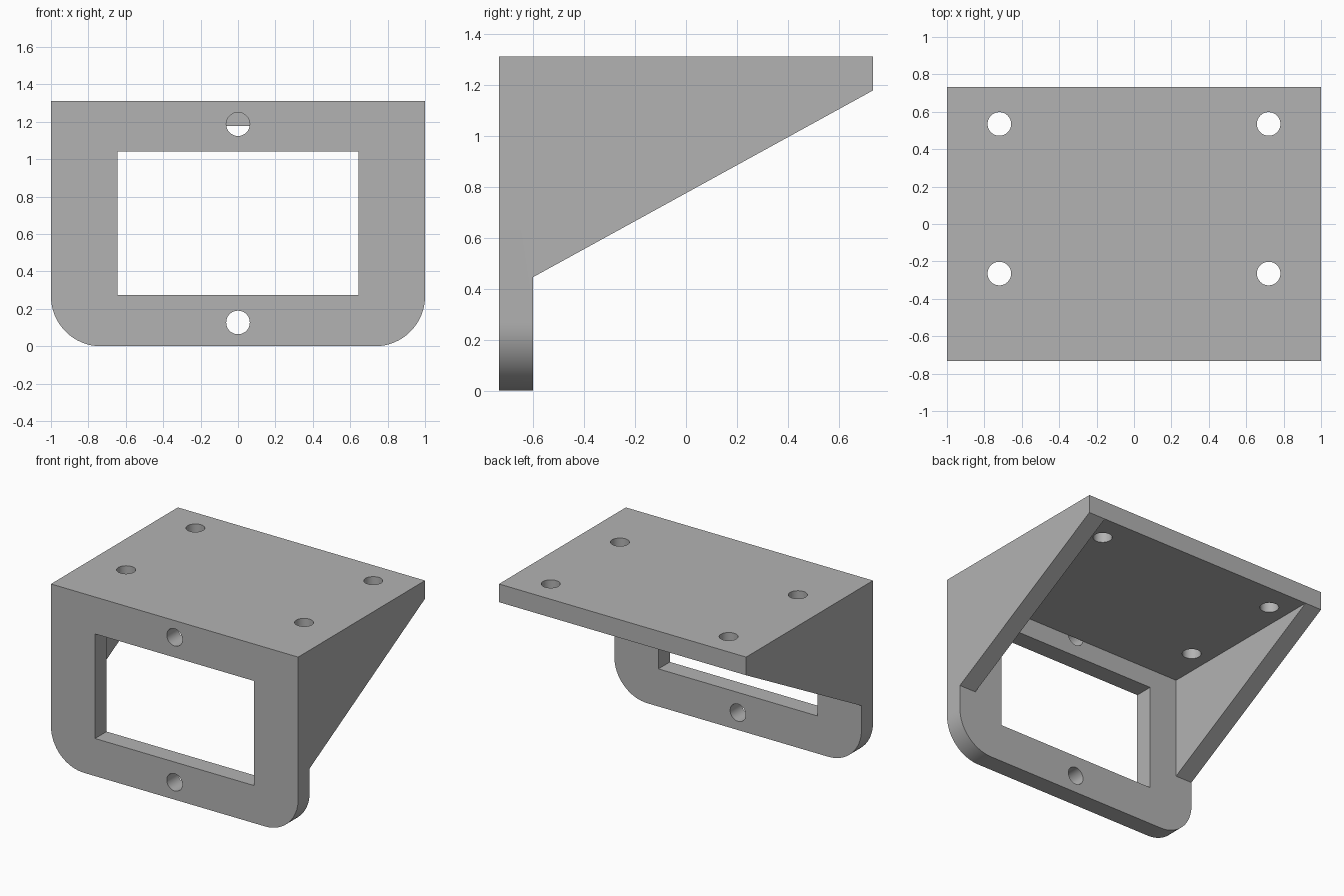
import bpy, bmesh
from math import radians
from mathutils import Matrix

if "Cube" in bpy.data.objects:
    bpy.data.objects.remove(bpy.data.objects["Cube"])

# Overall dimensions
HALF_Y, TOP, WALL = 0.733, 1.31, 0.133
PLATE_BACK = -HALF_Y + WALL
HOLE_R = 0.063

grey = bpy.data.materials.new("plain_grey")
grey.use_nodes = True
colour = (0.45, 0.45, 0.45, 1)
grey.diffuse_color = colour
grey.node_tree.nodes["Principled BSDF"].inputs["Base Color"].default_value = colour


def make_object(name, bm):
    bmesh.ops.recalc_face_normals(bm, faces=bm.faces)
    mesh = bpy.data.meshes.new(name)
    bm.to_mesh(mesh)
    bm.free()
    mesh.materials.append(grey)
    obj = bpy.data.objects.new(name, mesh)
    bpy.context.collection.objects.link(obj)
    return obj


def box(name, x, y, z):
    bm = bmesh.new()
    bmesh.ops.create_cube(bm, size=1)
    for v in bm.verts:
        v.co = [a + (c + 0.5) * (b - a) for c, (a, b) in zip(v.co, (x, y, z))]
    return make_object(name, bm)


def cylinder(name, centre, depth, along_y=False):
    bm = bmesh.new()
    turn = Matrix.Rotation(radians(90 if along_y else 0), 4, "X")
    bmesh.ops.create_cone(bm, cap_ends=True, segments=48, radius1=HOLE_R, radius2=HOLE_R,
                          depth=depth, matrix=Matrix.Translation(centre) @ turn)
    return make_object(name, bm)


def cut(target, cutter):
    mod = target.modifiers.new("cut", "BOOLEAN")
    mod.operation, mod.solver, mod.object = "DIFFERENCE", "EXACT", cutter
    bpy.context.view_layer.objects.active = target
    bpy.ops.object.modifier_apply(modifier=mod.name)
    bpy.data.objects.remove(cutter)


# Side profile extruded across the full width
profile = [(-HALF_Y, 0), (PLATE_BACK, 0), (PLATE_BACK, 0.445),
           (HALF_Y, TOP - WALL), (HALF_Y, TOP), (-HALF_Y, TOP)]
bm = bmesh.new()
face = bm.faces.new([bm.verts.new((-1, y, z)) for y, z in profile])
new = bmesh.ops.extrude_face_region(bm, geom=[face])["geom"]
bmesh.ops.translate(bm, vec=(2, 0, 0), verts=[g for g in new if isinstance(g, bmesh.types.BMVert)])

# Rounded lower corners of the front plate
corners = [e for e in bm.edges if all(v.co.z < 0.01 for v in e.verts)
           and e.verts[0].co.x == e.verts[1].co.x]
bmesh.ops.bevel(bm, geom=corners, offset=0.267, segments=16, profile=0.5, affect="EDGES")
bracket = make_object("mounting_bracket", bm)

# Hollow between the two triangular side walls
cut(bracket, box("cavity", (WALL - 1, 1 - WALL), (PLATE_BACK, 1), (-0.5, TOP - WALL)))

# Rectangular window in the front plate
cut(bracket, box("window", (-0.643, 0.643), (-1, -0.5), (0.275, 1.04)))

# Screw holes in the front plate
for z in (0.127, 1.187):
    cut(bracket, cylinder("front_hole", (0, PLATE_BACK - 0.15, z), 0.3, along_y=True))

# Screw holes in the top plate
for x in (-0.72, 0.72):
    for y in (-0.265, 0.535):
        cut(bracket, cylinder("top_hole", (x, y, TOP), 0.5))

# Smooth round surfaces with crisp edges
bpy.ops.object.select_all(action="DESELECT")
bracket.select_set(True)
bpy.context.view_layer.objects.active = bracket
bpy.ops.object.shade_smooth_by_angle(angle=radians(30))
